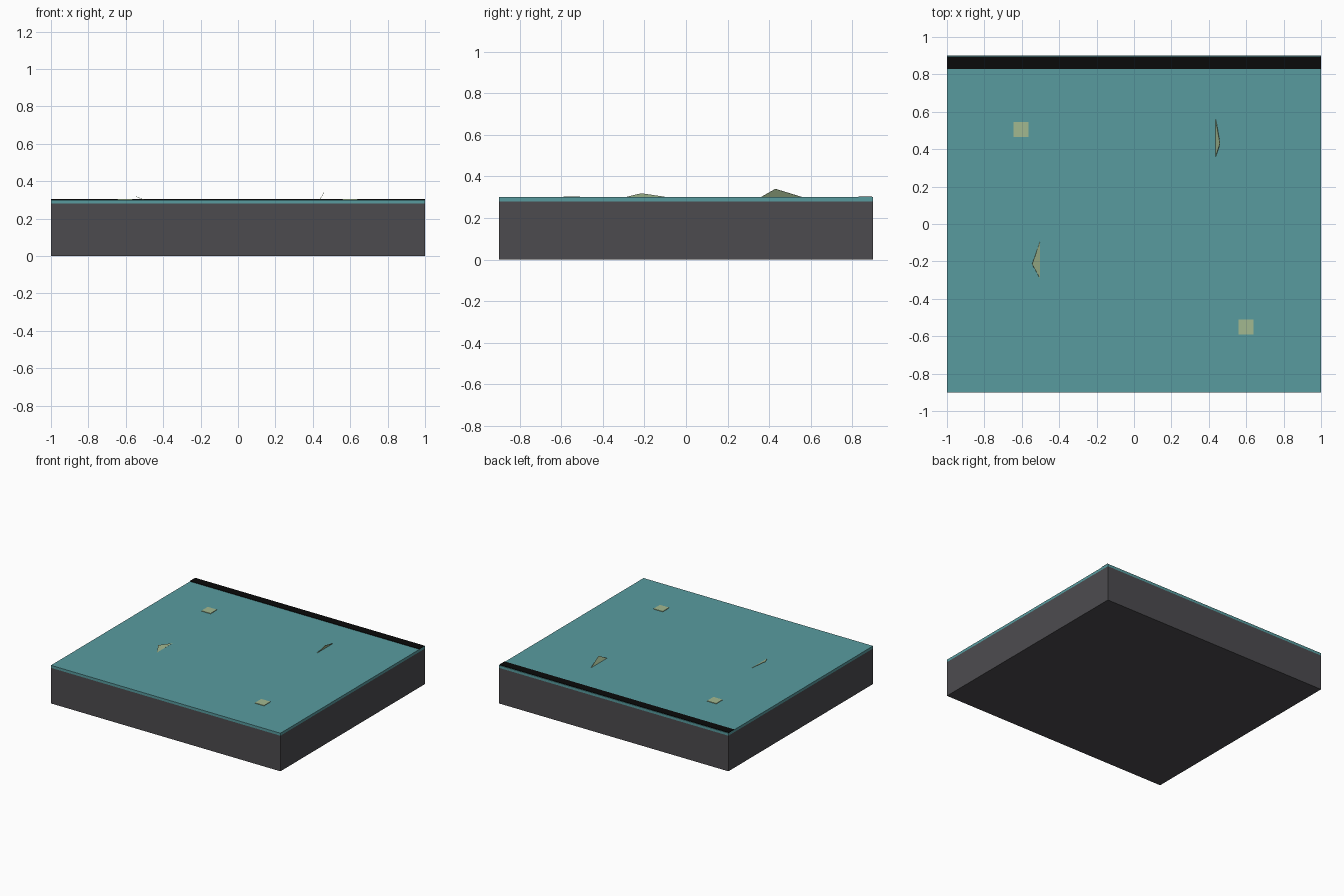
import bpy
import bmesh
from mathutils import Vector

cube = bpy.data.objects.get("Cube")
if cube:
    bpy.data.objects.remove(cube, do_unlink=True)


def material(name, rgb):
    mat = bpy.data.materials.new(name)
    mat.use_nodes = True
    color = (*rgb, 1)
    mat.diffuse_color = color
    mat.node_tree.nodes["Principled BSDF"].inputs["Base Color"].default_value = color
    return mat


def add_object(name, bm, mat):
    mesh = bpy.data.meshes.new(name)
    bm.to_mesh(mesh)
    bm.free()
    mesh.materials.append(mat)
    obj = bpy.data.objects.new(name, mesh)
    bpy.context.collection.objects.link(obj)
    return obj


def box(name, low, high, mat):
    low, high = Vector(low), Vector(high)
    bm = bmesh.new()
    bmesh.ops.create_cube(bm, size=1)
    bmesh.ops.scale(bm, vec=high - low, verts=bm.verts)
    bmesh.ops.translate(bm, vec=(low + high) / 2, verts=bm.verts)
    return add_object(name, bm, mat)


def shard(name, corners, mat):
    bm = bmesh.new()
    bm.faces.new([bm.verts.new(c) for c in corners])
    obj = add_object(name, bm, mat)
    solid = obj.modifiers.new("thickness", "SOLIDIFY")
    solid.thickness = 0.002
    solid.offset = 0
    return obj


stone = material("dark grey stone", (0.073, 0.071, 0.078))
teal = material("teal surface", (0.098, 0.330, 0.347))
black = material("black edge", (0.003, 0.003, 0.003))
sand = material("pale sage", (0.36, 0.48, 0.28))

TOP = 0.30

# Base block, surface layer and the stripe along the back
box("base_block", (-1, -0.9, 0), (1, 0.9, 0.28), stone)
box("surface_layer", (-1, -0.9, 0.28), (1, 0.9, TOP), teal)
box("back_stripe", (-1, 0.83, TOP), (1, 0.895, TOP + 0.004), black)

# Flat square chips
for name, x, y in (("back_chip", -0.605, 0.505), ("front_chip", 0.6, -0.55)):
    box(name, (x - 0.04, y - 0.04, TOP), (x + 0.04, y + 0.04, TOP + 0.004), sand)

# Leaning triangular shards
shard("left_shard", [(0.437, 0.36, TOP), (0.46, 0.43, 0.34), (0.437, 0.56, TOP)], sand)
shard("right_shard", [(-0.503, -0.29, TOP), (-0.503, -0.095, TOP), (-0.545, -0.215, 0.318)], sand)
